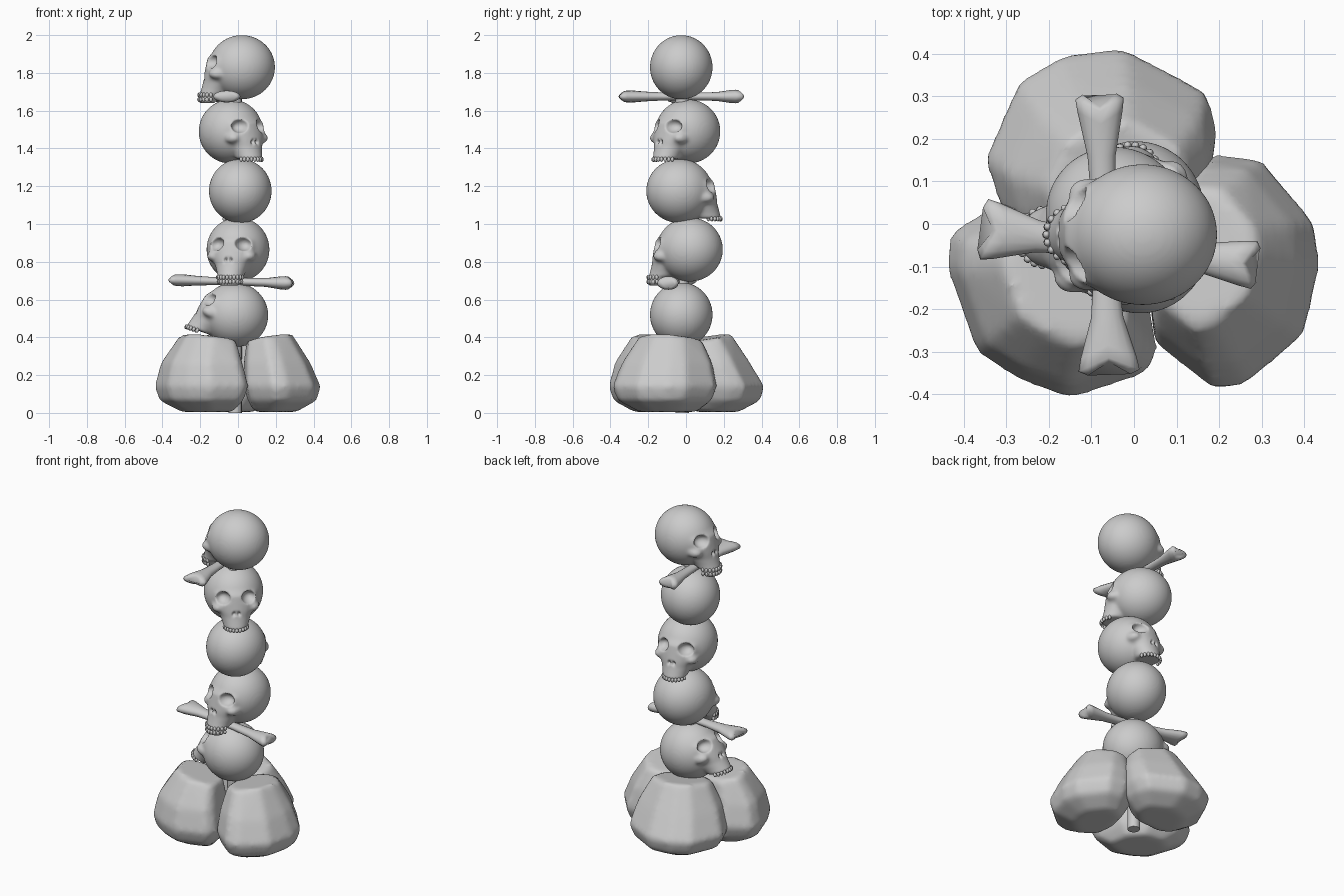
import bpy, bmesh, math
from mathutils import Matrix, Vector, Euler

if "Cube" in bpy.data.objects:
    bpy.data.objects.remove(bpy.data.objects["Cube"])

rad = math.radians


def add_object(name, mesh):
    obj = bpy.data.objects.new(name, mesh)
    bpy.context.collection.objects.link(obj)
    return obj


def to_mesh(name, bm):
    bmesh.ops.recalc_face_normals(bm, faces=bm.faces)
    mesh = bpy.data.meshes.new(name)
    bm.to_mesh(mesh)
    bm.free()
    mesh.shade_smooth()
    return mesh


def ball(bm, loc, size, roll=0, seg=24):
    m = Matrix.Translation(loc) @ Matrix.Rotation(rad(roll), 4, 'Y') @ Matrix.Diagonal((*size, 1))
    bmesh.ops.create_uvsphere(bm, u_segments=seg, v_segments=seg * 2 // 3, radius=1, matrix=m)


def loft(bm, rings):
    loops = [[bm.verts.new(p) for p in r] for r in rings]
    n = len(loops[0])
    for a, b in zip(loops, loops[1:]):
        for i in range(n):
            bm.faces.new((a[i], a[(i + 1) % n], b[(i + 1) % n], b[i]))
    bm.faces.new(loops[0][::-1])
    bm.faces.new(loops[-1])


def soften(obj, voxel, steps):
    r = obj.modifiers.new("remesh", 'REMESH')
    r.mode = 'VOXEL'
    r.voxel_size = voxel
    r.use_smooth_shade = True
    s = obj.modifiers.new("smooth", 'SMOOTH')
    s.factor = 0.5
    s.iterations = steps


def face_rings(table, n=24):
    # each row: height, front y, back y, half width
    return [[(w * math.cos(t), (f + b) / 2 + (b - f) / 2 * math.sin(t), z)
             for t in (2 * math.pi * i / n for i in range(n))]
            for z, f, b, w in table]


# Skull master: cranium, face and cheekbones fused
def skull_mesh(name, with_jaw):
    bm = bmesh.new()
    ball(bm, (0, 0, 0), (0.166, 0.176, 0.17), seg=48)
    loft(bm, face_rings([
        (0.09, -0.145, 0.0, 0.09), (0.045, -0.183, 0.0, 0.125),
        (0.01, -0.19, 0.0, 0.13), (-0.04, -0.2, 0.0, 0.118),
        (-0.08, -0.205, -0.03, 0.092), (-0.12, -0.216, -0.06, 0.076),
        (-0.146, -0.224, -0.085, 0.07)]))
    if with_jaw:
        loft(bm, face_rings([(-0.13, -0.218, -0.1, 0.068),
                             (-0.165, -0.226, -0.125, 0.065),
                             (-0.19, -0.228, -0.14, 0.056)]))
    for s in (-1, 1):
        ball(bm, (s * 0.098, -0.125, -0.035), (0.036, 0.05, 0.03))
    body = add_object(name, to_mesh(name, bm))
    soften(body, 0.009, 4)

    # eye sockets and nose hole
    bm = bmesh.new()
    for s in (-1, 1):
        ball(bm, (s * 0.077, -0.178, 0.03), (0.046, 0.062, 0.038), s * 15)
        ball(bm, (s * 0.014, -0.208, -0.055), (0.011, 0.03, 0.021), -s * 22, 12)
    cutter = add_object("socket_cutter", to_mesh("socket_cutter", bm))
    cutter.hide_render = True
    cut = body.modifiers.new("sockets", 'BOOLEAN')
    cut.operation = 'DIFFERENCE'
    cut.solver = 'EXACT'
    cut.object = cutter
    soften(body, 0.007, 3)

    dg = bpy.context.evaluated_depsgraph_get()
    mesh = bpy.data.meshes.new_from_object(body.evaluated_get(dg))
    mesh.shade_smooth()
    bpy.data.objects.remove(body)
    bpy.data.objects.remove(cutter)
    return mesh


# Rows of teeth round the front of the arch
def teeth_mesh(name, rows):
    bm = bmesh.new()
    for z, front, width in rows:
        for i in range(11):
            t = rad(-80 + 16 * i)
            ball(bm, (width * math.sin(t), -0.15 + (front + 0.15) * math.cos(t), z),
                 (0.0095, 0.009, 0.013), seg=10)
    return to_mesh(name, bm)


skulls = {False: skull_mesh("skull", False), True: skull_mesh("jawed_skull", True)}
teeth = {False: teeth_mesh("teeth", [(-0.148, -0.222, 0.066)]),
         True: teeth_mesh("two_rows", [(-0.147, -0.226, 0.068), (-0.171, -0.227, 0.064)])}

# Five stacked skulls: position, tilt, turn, jaw
stack = [((-0.015, -0.025, 0.52), -20, -88, False),
         ((0.0, 0.02, 0.865), 0, -15, True),
         ((0.012, -0.035, 1.175), 0, -173, False),
         ((-0.038, 0.01, 1.49), 0, 40, False),
         ((0.02, -0.025, 1.83), 0, -90, True)]
for i, (loc, tilt, turn, jaw) in enumerate(stack, 1):
    for part, mesh in (("skull", skulls[jaw]), ("teeth", teeth[jaw])):
        obj = add_object(f"{part}_{i}", mesh)
        obj.location = loc
        obj.rotation_euler = (rad(tilt), 0, rad(turn))

# Bones: flattened shaft flaring to two-lobed ends
def bone(name, loc, rot):
    rows = [(-0.305, 0.05, 0.02), (-0.295, 0.072, 0.031), (-0.265, 0.066, 0.032),
            (-0.2, 0.038, 0.026), (-0.1, 0.029, 0.021), (0.05, 0.027, 0.02),
            (0.18, 0.033, 0.023), (0.255, 0.053, 0.034), (0.285, 0.057, 0.036), (0.296, 0.04, 0.024)]
    rings = []
    for x, w, h in rows:
        ring = []
        for k in range(16):
            c, s = math.cos(math.tau * k / 16), math.sin(math.tau * k / 16)
            notch = 0.03 * abs(c) if abs(x) > 0.24 else 0
            ring.append((x + math.copysign(notch, x), w * c, h * s))
        rings.append(ring)
    bm = bmesh.new()
    loft(bm, rings)
    obj = add_object(name, to_mesh(name, bm))
    obj.location = loc
    obj.rotation_euler = Euler([rad(a) for a in rot])


bone("lower_bone", (-0.03, -0.055, 0.695), (0, 1.5, -7.5))
bone("upper_bone", (-0.07, -0.02, 1.675), (0, 0, 92))

# Boulders: hull of rings grown from a plan outline, leaning to the pole
def rock(name, outline, lean):
    pts = [Vector(p) for p in outline]
    c = Vector(((min(p.x for p in pts) + max(p.x for p in pts)) / 2,
                (min(p.y for p in pts) + max(p.y for p in pts)) / 2))
    out = c.normalized()
    bm = bmesh.new()
    for scale, shift, z, slope in ((0.55, 0.04, 0.005, 0.0), (0.9, 0.0, 0.065, 0.0),
                                   (1.01, 0.0, 0.14, 0.0), (0.87, lean, 0.265, 0.0),
                                   (0.6, lean + 0.045, 0.398, 0.17)):
        for p in pts:
            d = (p - c) * scale
            q = c - out * shift + d
            bm.verts.new((q.x, q.y, z + slope * d.dot(out)))
    hull = bmesh.ops.convex_hull(bm, input=bm.verts)
    bmesh.ops.delete(bm, geom=[v for v in bm.verts if not v.link_faces], context='VERTS')
    soften(add_object(name, to_mesh(name, bm)), 0.018, 5)


rock("back_rock", [(-0.35, 0.155), (-0.27, 0.335), (-0.17, 0.395), (-0.03, 0.415), (0.17, 0.31),
                   (0.195, 0.225), (0.18, 0.12), (0.05, 0), (-0.2, -0.02), (-0.31, 0.03)], 0.05)
rock("right_rock", [(0.19, 0.163), (0.3, 0.15), (0.425, 0), (0.437, -0.1), (0.4, -0.26),
                    (0.265, -0.375), (0.19, -0.39), (0.05, -0.28), (0.03, -0.1), (0.08, 0.1)], 0.03)
rock("left_rock", [(-0.44, -0.1), (-0.43, -0.02), (-0.3, 0.06), (-0.1, 0.03), (0.02, -0.1),
                   (0.055, -0.3), (0.03, -0.35), (-0.15, -0.41), (-0.27, -0.365), (-0.37, -0.3)], 0.0)

# Pole running up through the stack
bm = bmesh.new()
bmesh.ops.create_cone(bm, cap_ends=True, segments=16, radius1=0.035, radius2=0.035, depth=1.75,
                      matrix=Matrix.Translation((-0.015, -0.02, 0.875)))
pole = add_object("pole", to_mesh("pole", bm))
pole.data.set_sharp_from_angle(angle=rad(40))
